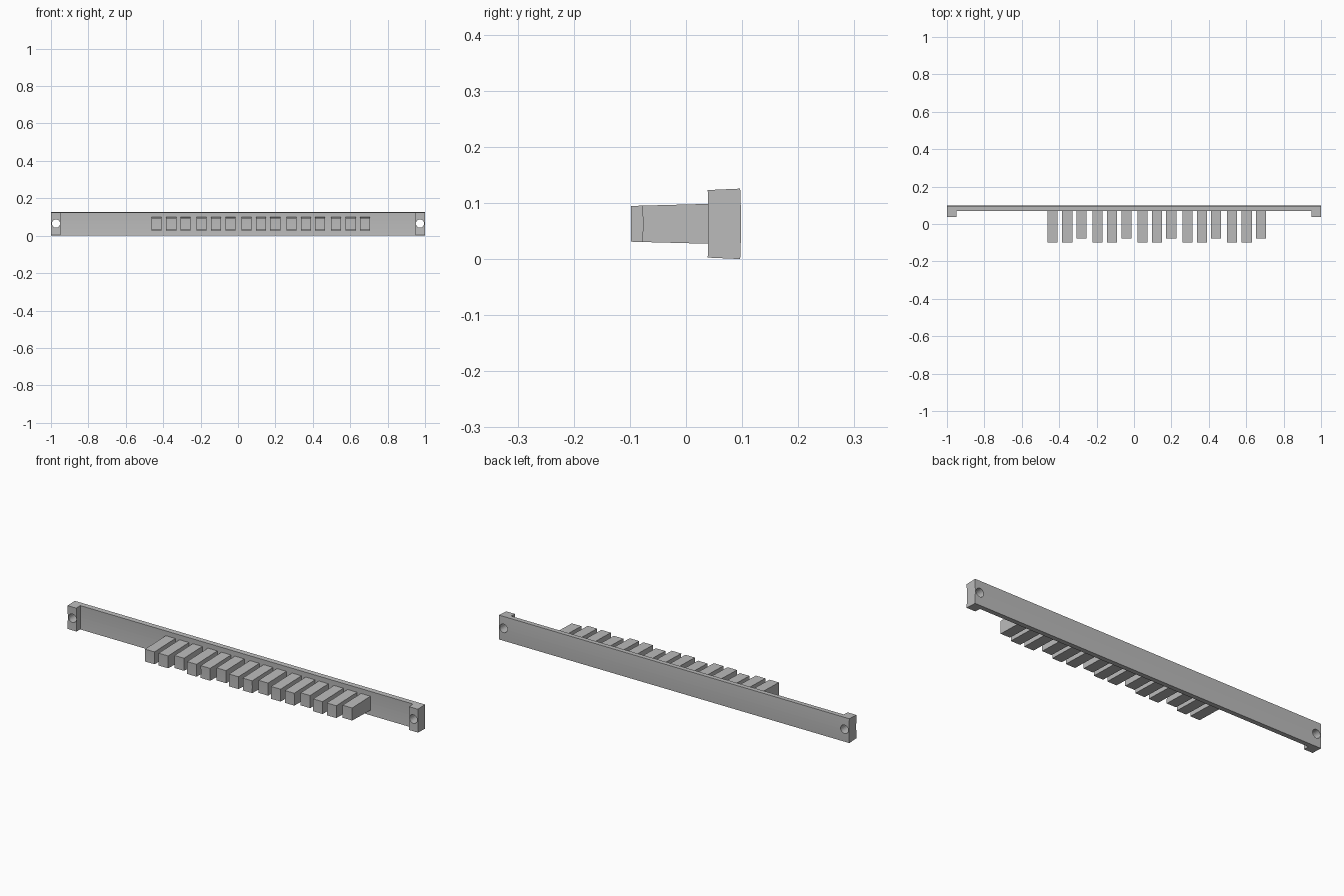
import bpy
import bmesh
from math import sin, cos, pi
from mathutils import Matrix

cube = bpy.data.objects.get("Cube")
if cube:
    bpy.data.objects.remove(cube, do_unlink=True)

GREY = (0.5, 0.5, 0.5, 1)
grey = bpy.data.materials.new("plain grey")
grey.use_nodes = True
grey.diffuse_color = GREY
grey.node_tree.nodes["Principled BSDF"].inputs["Base Color"].default_value = GREY

# All parts are ring sectors around one axis parallel to x
AXIS_Y, MID_Z = -1.3, 0.0628
PLATE_HALF, KEY_HALF = 0.0449, 0.0265
BACK, PLATE_FRONT, LUG_FRONT = 0.098, 0.072, 0.04


def add_object(name, bm):
    bmesh.ops.recalc_face_normals(bm, faces=bm.faces)
    mesh = bpy.data.meshes.new(name)
    bm.to_mesh(mesh)
    bm.free()
    mesh.materials.append(grey)
    obj = bpy.data.objects.new(name, mesh)
    bpy.context.collection.objects.link(obj)
    return obj


def sector(name, x, width, front, back, half_angle, steps=8):
    """Ring sector profile between two y positions, extruded along x."""
    angles = [half_angle * (2 * i / steps - 1) for i in range(steps + 1)]
    profile = [(back - AXIS_Y, a) for a in angles]
    profile += [(front - AXIS_Y, a) for a in reversed(angles)]
    bm = bmesh.new()
    verts = [bm.verts.new((x - width / 2, AXIS_Y + r * cos(a), MID_Z + r * sin(a)))
             for r, a in profile]
    face = bm.faces.new(verts)
    extruded = bmesh.ops.extrude_face_region(bm, geom=[face])["geom"]
    moved = [v for v in extruded if isinstance(v, bmesh.types.BMVert)]
    bmesh.ops.translate(bm, verts=moved, vec=(width, 0, 0))
    return add_object(name, bm)


def hole_cutter(name, x):
    bm = bmesh.new()
    bmesh.ops.create_cone(bm, cap_ends=True, segments=24, radius1=0.022,
                          radius2=0.022, depth=0.4,
                          matrix=Matrix.Translation((x, 0.07, MID_Z + 0.002))
                          @ Matrix.Rotation(pi / 2, 4, "X"))
    obj = add_object(name, bm)
    obj.hide_render = True
    obj.hide_viewport = True
    obj.display_type = "WIRE"
    return obj


def cut(obj, cutter):
    mod = obj.modifiers.new("screw hole", "BOOLEAN")
    mod.operation = "DIFFERENCE"
    mod.solver = "EXACT"
    mod.object = cutter


# Long back plate with a drilled lug at each end
plate = sector("back_plate", 0, 2, PLATE_FRONT, BACK, PLATE_HALF)
for side, sign in (("left", 1), ("right", -1)):
    cutter = hole_cutter(side + "_hole_cutter", sign * 0.973)
    lug = sector(side + "_end_lug", sign * 0.975, 0.05, LUG_FRONT, PLATE_FRONT, PLATE_HALF)
    cut(lug, cutter)
    cut(plate, cutter)

# Five groups of three teeth, the third one shorter
for group in range(5):
    for index, (offset, tip) in enumerate(((0, -0.098), (0.078, -0.098), (0.154, -0.077))):
        x = -0.435 + group * 0.24 + offset
        sector(f"tooth_{group + 1}_{index + 1}", x, 0.054, tip, PLATE_FRONT, KEY_HALF)
